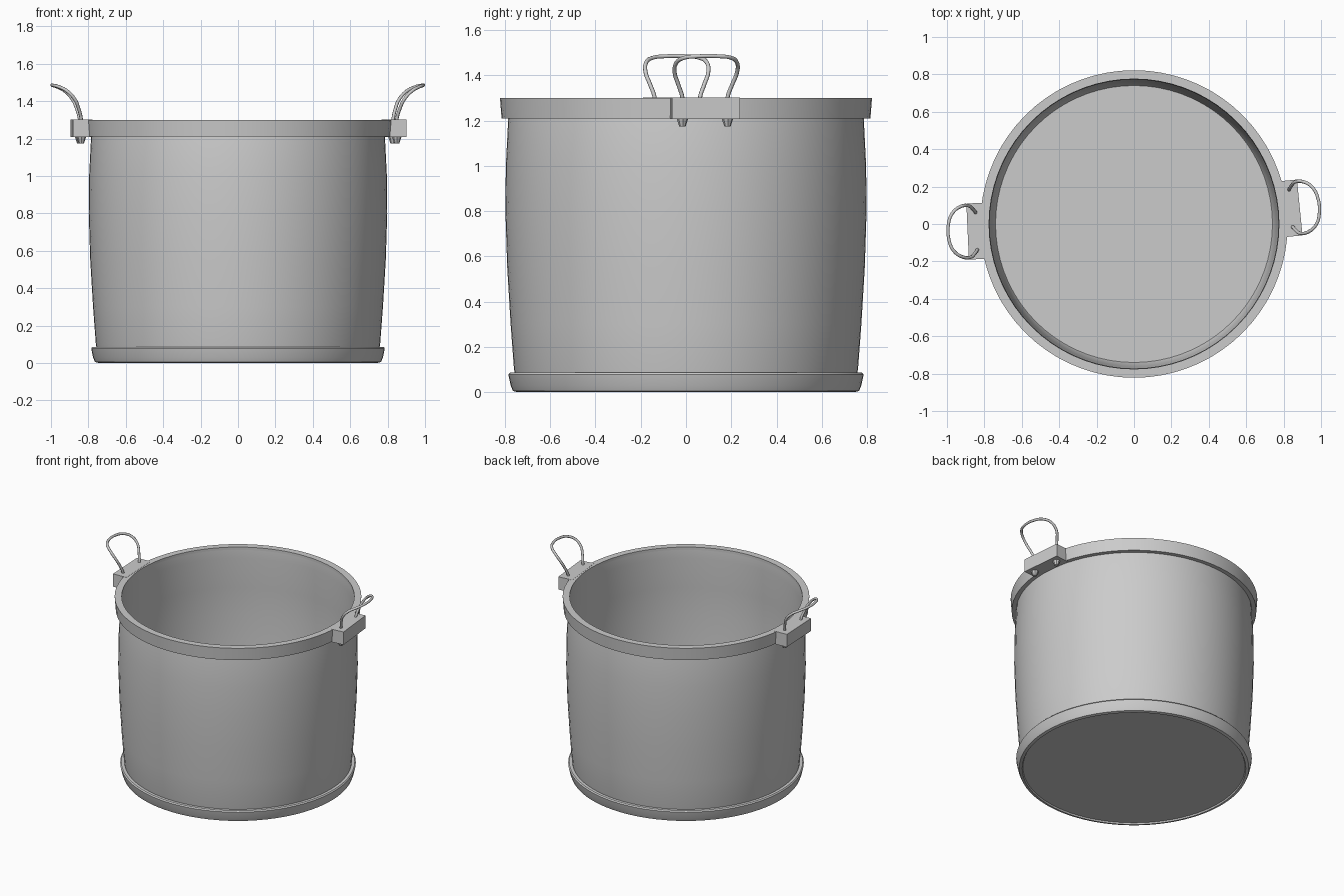
import bpy, bmesh
from math import radians, sin, cos, tau
from mathutils import Matrix, Vector

if "Cube" in bpy.data.objects:
    bpy.data.objects.remove(bpy.data.objects["Cube"])


def finish(name, bm, smooth=True):
    bmesh.ops.remove_doubles(bm, verts=bm.verts, dist=1e-5)
    bmesh.ops.recalc_face_normals(bm, faces=bm.faces)
    mesh = bpy.data.meshes.new(name)
    bm.to_mesh(mesh)
    bm.free()
    ob = bpy.data.objects.new(name, mesh)
    bpy.context.collection.objects.link(ob)
    if smooth:
        bpy.ops.object.select_all(action='DESELECT')
        bpy.context.view_layer.objects.active = ob
        ob.select_set(True)
        bpy.ops.object.shade_smooth_by_angle(angle=radians(35))
    return ob


def lathe(name, profile, closed=False, steps=72):
    bm = bmesh.new()
    pts = profile + profile[:1] if closed else profile
    verts = [bm.verts.new((r, 0, z)) for r, z in pts]
    edges = [bm.edges.new(p) for p in zip(verts, verts[1:])]
    bmesh.ops.spin(bm, geom=verts + edges, cent=(0, 0, 0), axis=(0, 0, 1),
                   angle=tau, steps=steps)
    return finish(name, bm)


# Pot wall and floor, slightly barrel shaped
lathe("pot_body", [
    (0, 0.05), (0.75, 0.05), (0.76, 0.10), (0.775, 0.30), (0.79, 0.55), (0.798, 0.80),
    (0.796, 1.0), (0.785, 1.22), (0.775, 1.28), (0.772, 1.22), (0.783, 1.0),
    (0.785, 0.80), (0.777, 0.55), (0.762, 0.30), (0.747, 0.10), (0.74, 0.085), (0, 0.085)])

# Base plate
lathe("base_plate", [(0, 0.01), (0.74, 0.01), (0.745, 0), (0.765, 0.005),
                     (0.775, 0.03), (0.785, 0.078), (0.778, 0.086), (0.74, 0.086)])

# Rim band
lathe("rim_band", [(0.775, 1.21), (0.815, 1.21), (0.822, 1.30), (0.775, 1.30)], closed=True)

# Wire loop: half outline, mirrored (radial, sideways, height)
half = [(0.84, 0.10, 1.19), (0.843, 0.10, 1.30), (0.858, 0.12, 1.36), (0.88, 0.138, 1.41),
        (0.922, 0.135, 1.455), (0.965, 0.105, 1.477), (0.99, 0.05, 1.484)]
loop = half + [(u, -v, z) for u, v, z in reversed(half)]

for side, angle in (("right", 5.7), ("left", 182.6)):
    turn = Matrix.Rotation(radians(angle), 4, 'Z')

    # Handle mounting block
    bm = bmesh.new()
    bmesh.ops.create_cube(bm, size=1, matrix=turn @ Matrix.Translation((0.838, 0, 1.254))
                          @ Matrix.Diagonal((0.105, 0.30, 0.094, 1)))
    finish(side + "_handle_block", bm, smooth=False)

    # Bent wire handle
    curve = bpy.data.curves.new(side + "_handle", 'CURVE')
    curve.dimensions = '3D'
    curve.bevel_depth = 0.009
    curve.bevel_resolution = 2
    curve.resolution_u = 5
    curve.use_fill_caps = True
    sp = curve.splines.new('BEZIER')
    sp.bezier_points.add(len(loop) - 1)
    for bp, p in zip(sp.bezier_points, loop):
        bp.co = turn @ Vector(p)
        bp.handle_left_type = bp.handle_right_type = 'AUTO'
    bpy.context.collection.objects.link(bpy.data.objects.new(side + "_handle", curve))

    # Nuts under the block
    for i, v in enumerate((-0.10, 0.10)):
        bm = bmesh.new()
        bmesh.ops.create_cone(bm, cap_ends=True, segments=8, radius1=0.014, radius2=0.026,
                              depth=0.035,
                              matrix=turn @ Matrix.Translation((0.843, v, 1.192)))
        finish(f"{side}_handle_nut_{i + 1}", bm)
